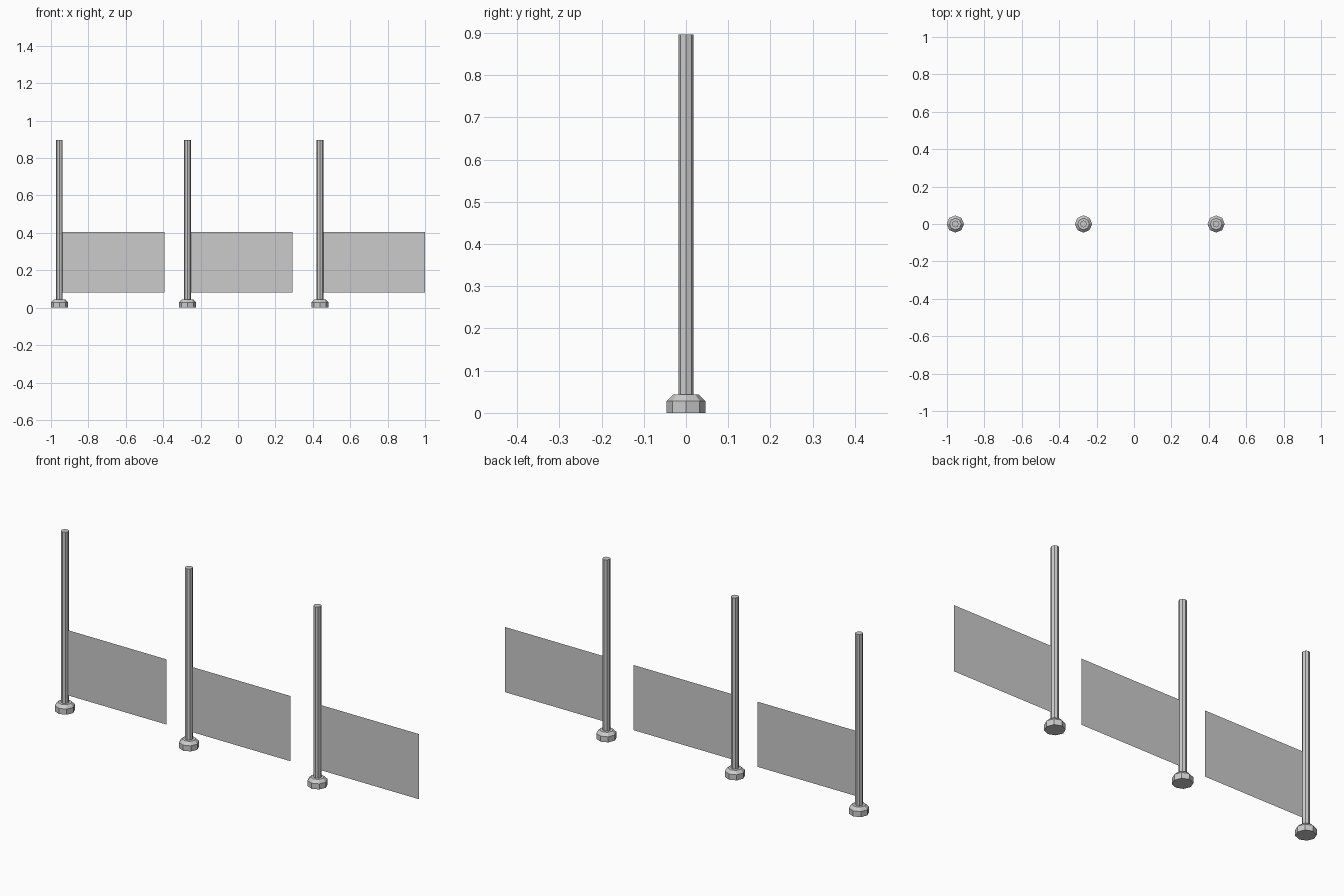
import bpy, bmesh, math

if "Cube" in bpy.data.objects:
    bpy.data.objects.remove(bpy.data.objects["Cube"])

grey = bpy.data.materials.new("plain grey")
grey.diffuse_color = (0.6, 0.6, 0.6, 1)
grey.use_nodes = True
grey.node_tree.nodes["Principled BSDF"].inputs["Base Color"].default_value = grey.diffuse_color


def new_object(name, bm, x):
    mesh = bpy.data.meshes.new(name)
    bm.to_mesh(mesh)
    bm.free()
    mesh.materials.append(grey)
    obj = bpy.data.objects.new(name, mesh)
    obj.location.x = x
    bpy.context.collection.objects.link(obj)
    return obj


def turned(name, profile, x, sides=8):
    """Stack rings of (radius, height) into a capped solid."""
    bm = bmesh.new()
    rings = [[bm.verts.new((r * math.cos(math.tau * i / sides),
                            r * math.sin(math.tau * i / sides), z))
              for i in range(sides)] for r, z in profile]
    bm.faces.new(rings[0][::-1])
    bm.faces.new(rings[-1])
    for a, b in zip(rings, rings[1:]):
        for i in range(sides):
            j = (i + 1) % sides
            bm.faces.new((a[i], a[j], b[j], b[i]))
    return new_object(name, bm, x)


def panel(name, x0, x1, z0, z1, x):
    """Single upright sheet."""
    bm = bmesh.new()
    bm.faces.new([bm.verts.new((px, 0, pz)) for px, pz in
                  ((x0, z0), (x1, z0), (x1, z1), (x0, z1))])
    return new_object(name, bm, x)


for n, x in enumerate((-0.955, -0.27, 0.439), 1):
    # Chamfered foot, octagonal pole, flat banner beside it
    turned(f"foot_{n}", [(0.046, 0), (0.046, 0.028), (0.031, 0.043)], x)
    turned(f"pole_{n}", [(0.018, 0.04), (0.018, 0.897)], x)
    panel(f"banner_{n}", 0.018, 0.561, 0.08, 0.405, x)
